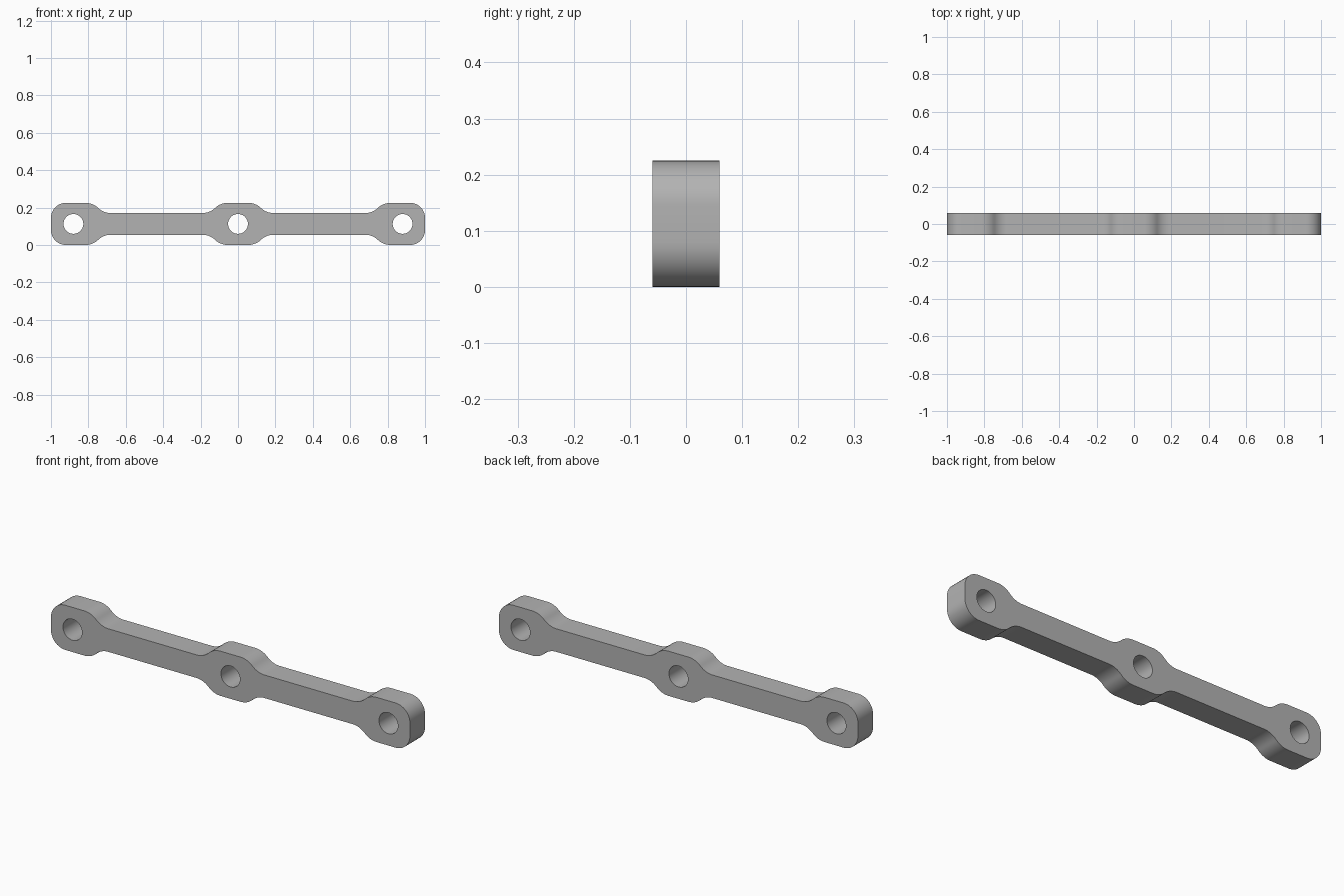
import bpy
from math import sin, cos, pi, radians, atan2

cube = bpy.data.objects.get("Cube")
if cube:
    bpy.data.objects.remove(cube, do_unlink=True)

HALF_DEPTH = 0.06
MID_Z = 0.1125      # height of the centre line
BOSS = 0.1125       # half height around the holes
BAR = 0.058         # half height of the slim bars
HOLE_X = 0.88
HOLE_R = 0.053
CORNER = 0.08

metal = bpy.data.materials.new("grey metal")
metal.use_nodes = True
grey = (0.45, 0.45, 0.45, 1)
metal.diffuse_color = grey
metal.node_tree.nodes["Principled BSDF"].inputs["Base Color"].default_value = grey


def arc(cx, cz, r, start, end, n=10):
    return [(cx + r * cos(start + (end - start) * i / n),
             cz + r * sin(start + (end - start) * i / n)) for i in range(n + 1)]


def shoulder(x0, x1):
    """Two tangent arcs easing from boss height at x0 to bar height at x1."""
    dx, dz = abs(x1 - x0), BOSS - BAR
    turn = 2 * atan2(dz, dx)
    r = dx / 2 / sin(turn)
    side = 1 if x1 > x0 else -1
    crest = arc(x0, BOSS - r, r, pi / 2, pi / 2 - side * turn)
    foot = arc(x1, BAR + r, r, -pi / 2 - side * turn, -pi / 2)
    return crest + foot[1:]


# Upper right quarter of the outline, then mirrored both ways
quarter = shoulder(0.055, 0.19) + shoulder(0.815, 0.68)[::-1]
quarter += arc(1 - CORNER, BOSS - CORNER, CORNER, pi / 2, 0)
lower = [(x, -z) for x, z in reversed(quarter)]
right = quarter + lower
outline = right + [(-x, z) for x, z in reversed(right)]

# Extruded filled profile with three round holes
profile = bpy.data.curves.new("link_bar", "CURVE")
profile.dimensions = "2D"
profile.fill_mode = "BOTH"
profile.extrude = HALF_DEPTH
holes = [arc(x, 0, HOLE_R, 0, 2 * pi, 40)[:-1] for x in (-HOLE_X, 0, HOLE_X)]
for loop in [outline] + holes:
    spline = profile.splines.new("POLY")
    spline.points.add(len(loop) - 1)
    for point, (x, z) in zip(spline.points, loop):
        point.co = (x, z, 0, 1)
    spline.use_cyclic_u = True

bar = bpy.data.objects.new("link_bar", profile)
bpy.context.collection.objects.link(bar)
bar.rotation_euler.x = radians(90)
bar.location.z = MID_Z

# Turn into a welded mesh with crisp rims and smooth walls
bpy.ops.object.select_all(action="DESELECT")
bar.select_set(True)
bpy.context.view_layer.objects.active = bar
bpy.ops.object.convert(target="MESH")
bpy.ops.object.mode_set(mode="EDIT")
bpy.ops.mesh.select_all(action="SELECT")
bpy.ops.mesh.remove_doubles(threshold=0.0001)
bpy.ops.mesh.normals_make_consistent(inside=False)
bpy.ops.object.mode_set(mode="OBJECT")
bar.data.materials.clear()
bar.data.materials.append(metal)
bpy.ops.object.shade_smooth_by_angle(angle=radians(30))
